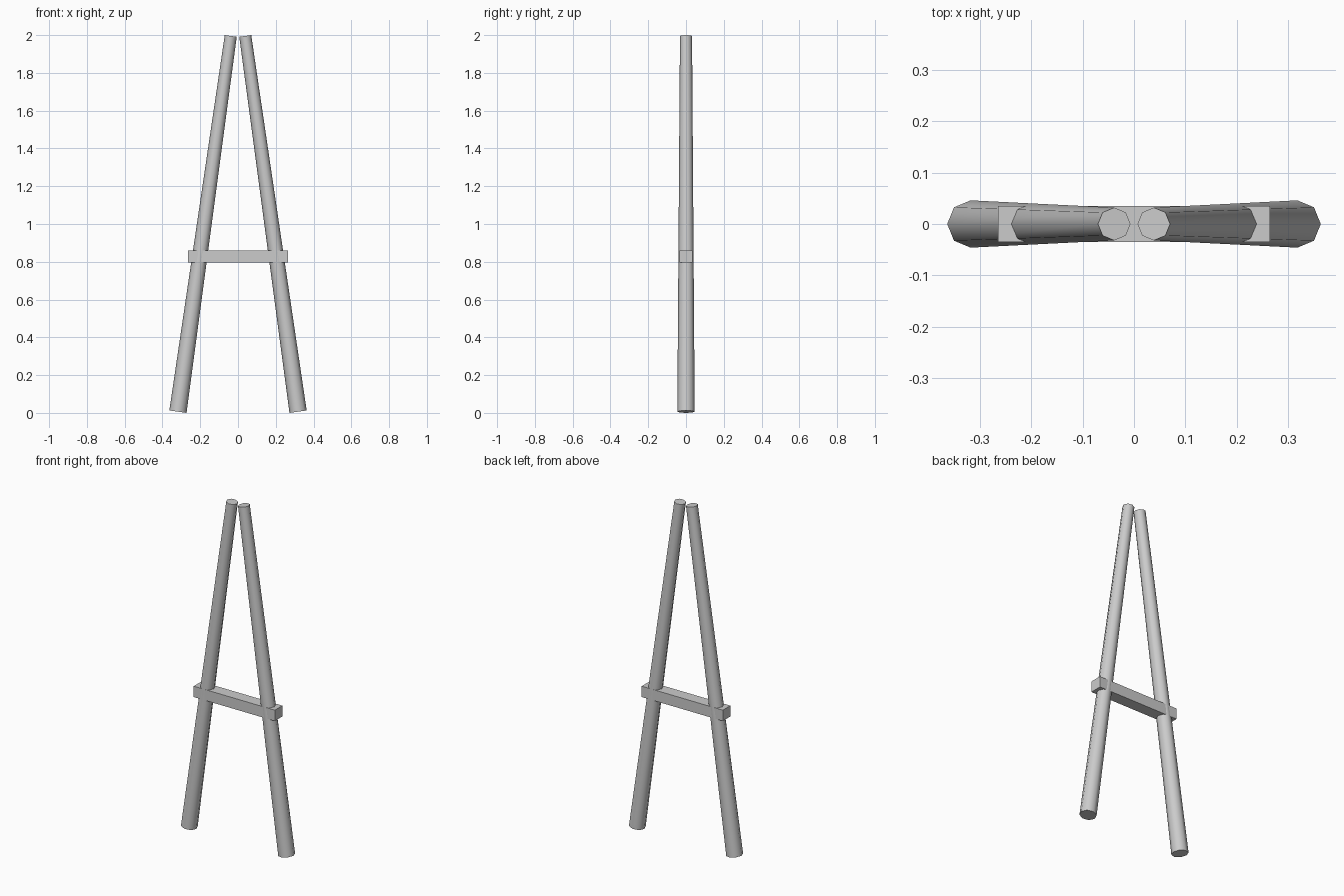
import bpy
import math
from mathutils import Vector

if "Cube" in bpy.data.objects:
    bpy.data.objects.remove(bpy.data.objects["Cube"])

R_BOTTOM, R_TOP = 0.046, 0.032


def add_leg(name, side):
    # tapered eight-sided pole, leaning towards the centre
    foot = Vector((side * 0.318, 0, 0.0064))
    tip = Vector((side * 0.0385, 0, 1.9955))
    axis = tip - foot
    bpy.ops.mesh.primitive_cone_add(
        vertices=8, radius1=R_BOTTOM, radius2=R_TOP, depth=axis.length,
        location=(foot + tip) / 2,
        rotation=(0, math.atan2(axis.x, axis.z), 0))
    leg = bpy.context.object
    leg.name = name
    bpy.ops.object.shade_smooth_by_angle(angle=math.radians(60))


# two leaning legs
add_leg("left_leg", -1)
add_leg("right_leg", 1)

# crossbar running through both legs
bpy.ops.mesh.primitive_cube_add(size=1, location=(0, 0, 0.827))
bar = bpy.context.object
bar.name = "crossbar"
bar.scale = (0.53, 0.071, 0.064)
bpy.ops.object.transform_apply(location=False, rotation=False, scale=True)
